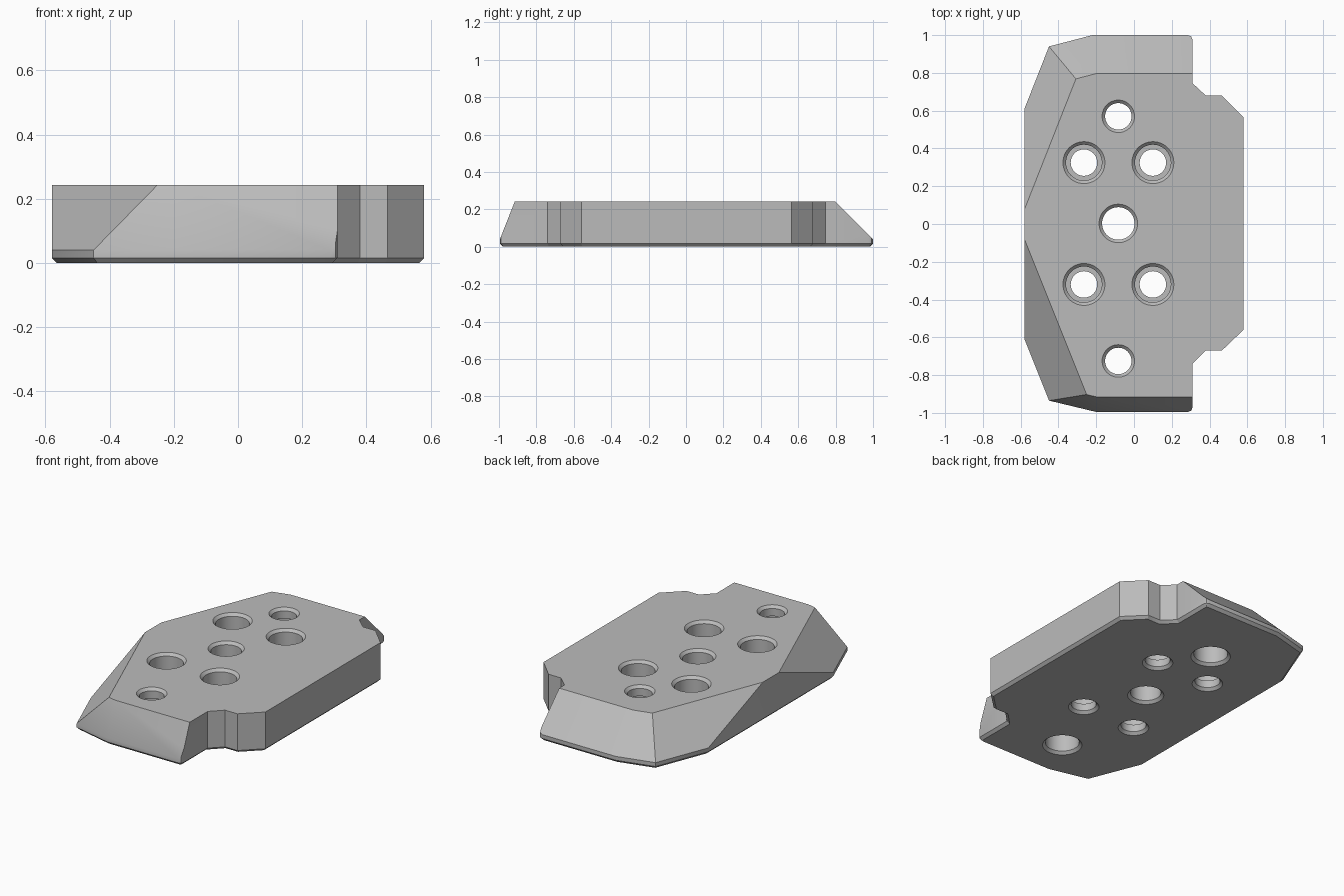
import bpy, bmesh, math
from mathutils import Vector

cube = bpy.data.objects.get("Cube")
if cube:
    bpy.data.objects.remove(cube, do_unlink=True)

H = 0.243       # plate height
RIM = 0.04      # height where the sloped faces begin
EDGE = 0.016    # chamfer size

grey = bpy.data.materials.new("plain_grey")
grey.use_nodes = True
colour = (0.5, 0.5, 0.5, 1)
grey.diffuse_color = colour
grey.node_tree.nodes["Principled BSDF"].inputs["Base Color"].default_value = colour


def make_object(name, bm):
    bmesh.ops.recalc_face_normals(bm, faces=bm.faces[:])
    mesh = bpy.data.meshes.new(name)
    bm.to_mesh(mesh)
    bm.free()
    mesh.materials.append(grey)
    ob = bpy.data.objects.new(name, mesh)
    bpy.context.collection.objects.link(ob)
    return ob


def slope(bm, low_a, low_b, top):
    """Cut away everything outside the plane through a low edge and a top point."""
    a, b, c = Vector((*low_a, RIM)), Vector((*low_b, RIM)), Vector((*top, H))
    n = (b - a).cross(c - a).normalized()
    if n.dot(a) < 0:
        n = -n
    bmesh.ops.bisect_plane(bm, geom=bm.verts[:] + bm.edges[:] + bm.faces[:],
                           dist=1e-4, plane_co=a, plane_no=n, clear_outer=True)
    bmesh.ops.remove_doubles(bm, verts=bm.verts[:], dist=2e-4)
    bmesh.ops.holes_fill(bm, edges=[e for e in bm.edges if e.is_boundary], sides=0)


# Plate outline, extruded, with a chamfered underside
outline = [(-.58, -.61), (-.45, -.935), (-.2, -.995),
           (.285, -.995), (.303, -.988), (.31, -.97),
           (.31, -.74), (.38, -.67), (.465, -.67), (.58, -.56),
           (.58, .565), (.465, .68), (.38, .68), (.31, .745),
           (.31, .975), (.303, .993), (.285, 1), (-.22, 1),
           (-.45, .94), (-.58, .61)]
bm = bmesh.new()
base = bm.faces.new([bm.verts.new((x, y, EDGE)) for x, y in outline])
ext = bmesh.ops.extrude_face_region(bm, geom=[base], use_keep_orig=True)
for v in ext["geom"]:
    if isinstance(v, bmesh.types.BMVert):
        v.co.z = H
bmesh.ops.recalc_face_normals(bm, faces=bm.faces[:])
bottom = min(bm.faces, key=lambda f: f.calc_center_median().z)
bmesh.ops.inset_region(bm, faces=[bottom], thickness=EDGE, use_even_offset=True)
for v in bottom.verts:
    v.co.z = 0

# Sloped front, back and the corner faces
slope(bm, (-.2, -.995), (.285, -.995), (0, -.915))
slope(bm, (-.22, 1), (.285, 1), (0, .797))
slope(bm, (-.45, -.935), (-.2, -.995), (-.2, -.915))
slope(bm, (-.45, .94), (-.22, 1), (-.19, .799))
slope(bm, (-.58, -.61), (-.45, -.935), (-.25, -.905))
slope(bm, (-.58, .61), (-.45, .94), (-.305, .775))
plate = make_object("mounting_plate", bm)


def hole(bm, x, y, r_low, r_high, step, sides=48):
    """Add a revolved drill shape: chamfered ends and an optional step."""
    m = 0.01
    profile = [(r_low + EDGE + m, -m), (r_low, EDGE)]
    if step:
        profile += [(r_low, step), (r_high, step)]
    profile += [(r_high, H - EDGE), (r_high + EDGE + m, H + m)]
    rings = []
    for r, z in profile:
        rings.append([bm.verts.new((x + r * math.cos(math.tau * i / sides),
                                    y + r * math.sin(math.tau * i / sides), z))
                      for i in range(sides)])
    for lo, hi in zip(rings, rings[1:]):
        for i in range(sides):
            j = (i + 1) % sides
            bm.faces.new((lo[i], lo[j], hi[j], hi[i]))
    bm.faces.new(rings[0][::-1])
    bm.faces.new(rings[-1])


# Bolt holes: four bored from above, two from below, one plain in the middle
bm = bmesh.new()
for x in (-.265, .1):
    for y in (-.32, .325):
        hole(bm, x, y, .07, .095, .06)
for y in (-.725, .57):
    hole(bm, -.083, y, .095, .07, .18)
hole(bm, -.083, .003, .086, .086, None)
cutter = make_object("hole_cutter", bm)
cutter.hide_render = True

cut = plate.modifiers.new("holes", "BOOLEAN")
cut.operation = "DIFFERENCE"
cut.solver = "EXACT"
cut.object = cutter
bpy.ops.object.select_all(action="DESELECT")
plate.select_set(True)
bpy.context.view_layer.objects.active = plate
bpy.ops.object.modifier_apply(modifier="holes")
bpy.data.objects.remove(cutter, do_unlink=True)
bpy.ops.object.shade_smooth_by_angle(angle=math.radians(30))
